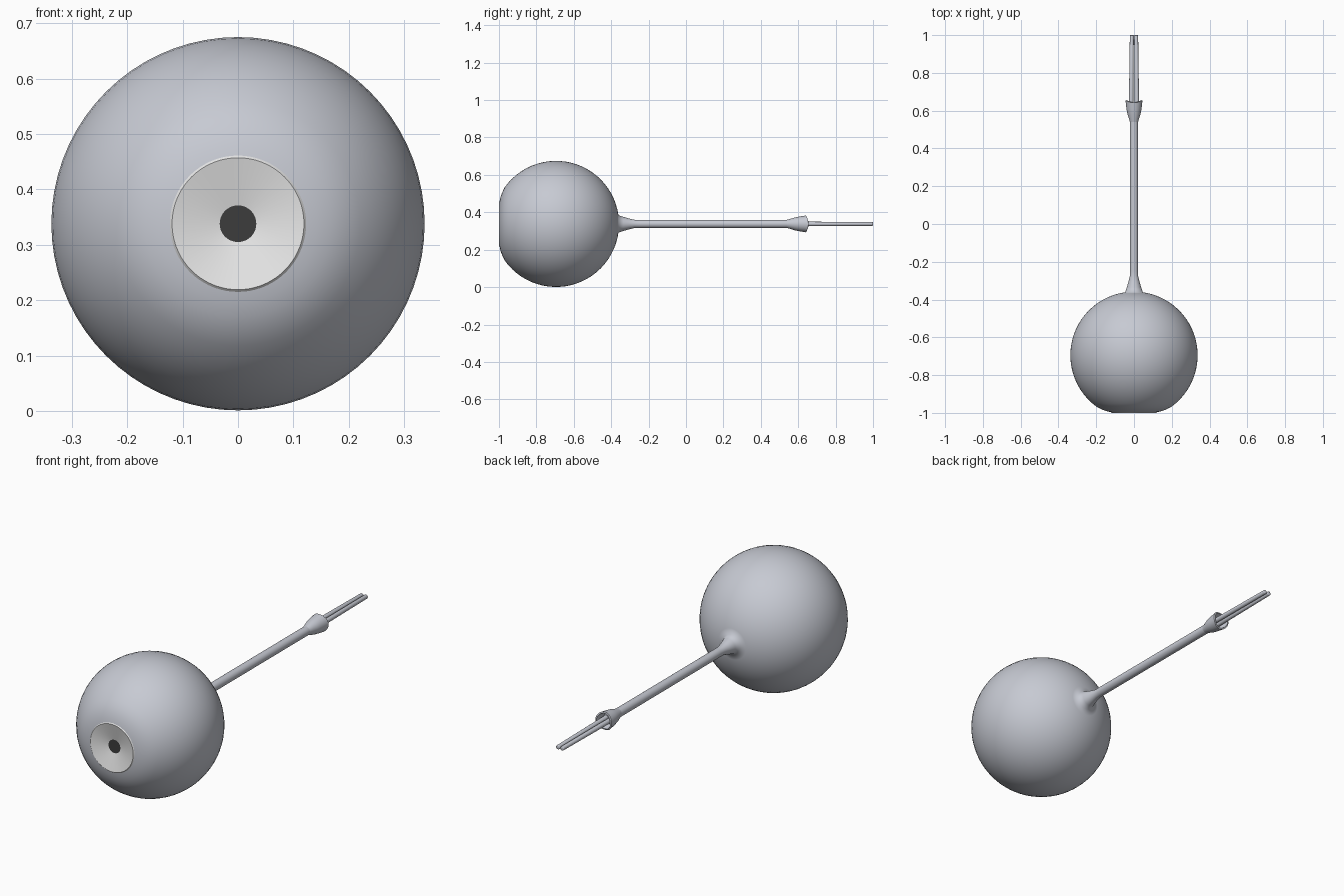
import bpy, bmesh
from math import sin, cos, pi, radians, hypot
from mathutils import Vector

cube = bpy.data.objects.get("Cube")
if cube:
    bpy.data.objects.remove(cube, do_unlink=True)

AXIS_Z = 0.338      # height of the long axis
BALL_Y = -0.695     # centre of the ball
BALL_R = 0.337


def material(name, rgb):
    m = bpy.data.materials.new(name)
    m.use_nodes = True
    m.diffuse_color = (*rgb, 1)
    m.node_tree.nodes["Principled BSDF"].inputs["Base Color"].default_value = (*rgb, 1)
    return m


grey = material("cool grey", (0.57, 0.59, 0.65))
pale = material("pale grey", (0.8, 0.8, 0.8))
dark = material("dark grey", (0.045, 0.045, 0.045))


def finish(bm, name, mat, angle=35):
    bmesh.ops.remove_doubles(bm, verts=bm.verts, dist=1e-5)
    mesh = bpy.data.meshes.new(name)
    bm.to_mesh(mesh)
    bm.free()
    mesh.materials.append(mat)
    ob = bpy.data.objects.new(name, mesh)
    bpy.context.collection.objects.link(ob)
    bpy.ops.object.select_all(action='DESELECT')
    ob.select_set(True)
    bpy.context.view_layer.objects.active = ob
    bpy.ops.object.shade_smooth_by_angle(angle=radians(angle))
    return ob


def lathe(name, profile, mat, sides=64, angle=35, saddle=None):
    """Turn (y, radius) points about the long axis."""
    bm = bmesh.new()
    rings = []
    for y, r in profile:
        ring = []
        for j in range(sides):
            a = 2 * pi * j / sides
            dy = saddle(y, a) if saddle else 0
            ring.append(bm.verts.new((r * cos(a), y + dy, AXIS_Z + r * sin(a))))
        rings.append(ring)
    for front, back in zip(rings, rings[1:]):
        for j in range(sides):
            k = (j + 1) % sides
            bm.faces.new((front[j], back[j], back[k], front[k]))
    return finish(bm, name, mat, angle)


# Ball with flattened front, flared neck and rod in one turned surface
profile = [(-0.996, 0.123), (-0.992, 0.142), (-0.983, 0.168)]
steps = 26
for i in range(steps + 1):
    a = radians(35.5 + (172 - 35.5) * i / steps)
    profile.append((BALL_Y - BALL_R * cos(a), BALL_R * sin(a)))
profile += [(-0.335, 0.038), (-0.305, 0.029), (-0.275, 0.022), (-0.25, 0.022), (0.56, 0.022)]
lathe("ball_and_rod", profile, grey, sides=72, angle=180)

# Shallow dish with a bevelled rim, and the dark centre disc
lathe("front_dish", [(-0.979, 0.033), (-1.0, 0.119), (-0.996, 0.123)], pale, sides=72)
lathe("dish_centre", [(-0.979, 0), (-0.979, 0.033)], dark, sides=72)


# Hollow collar whose rim dips above and below
def rim_wave(y, a):
    return 0.006 * cos(2 * a) if y > 0.64 else 0


lathe("collar",
      [(0.535, 0.021), (0.552, 0.025), (0.58, 0.034), (0.61, 0.040), (0.648, 0.045),
       (0.65, 0.038), (0.62, 0.033), (0.61, 0.028), (0.61, 0)],
      grey, sides=48, saddle=rim_wave)


# Pair of slightly converging round prongs
def prong(name, side):
    bm = bmesh.new()
    start = Vector((side * 0.0155, 0.6, AXIS_Z))
    end = Vector((side * 0.0115, 1.0, AXIS_Z))
    bmesh.ops.create_cone(bm, cap_ends=True, segments=24, radius1=0.012,
                          radius2=0.0105, depth=(end - start).length)
    caps = [e for e in bm.edges if all(v.co.z > 0 for v in e.verts)]
    bmesh.ops.bevel(bm, geom=caps, offset=0.004, segments=3, affect='EDGES', profile=0.5)
    turn = (end - start).to_track_quat('Z', 'Y')
    for v in bm.verts:
        v.co = turn @ v.co + (start + end) / 2
    finish(bm, name, grey, 40)


prong("left_prong", 1)
prong("right_prong", -1)
